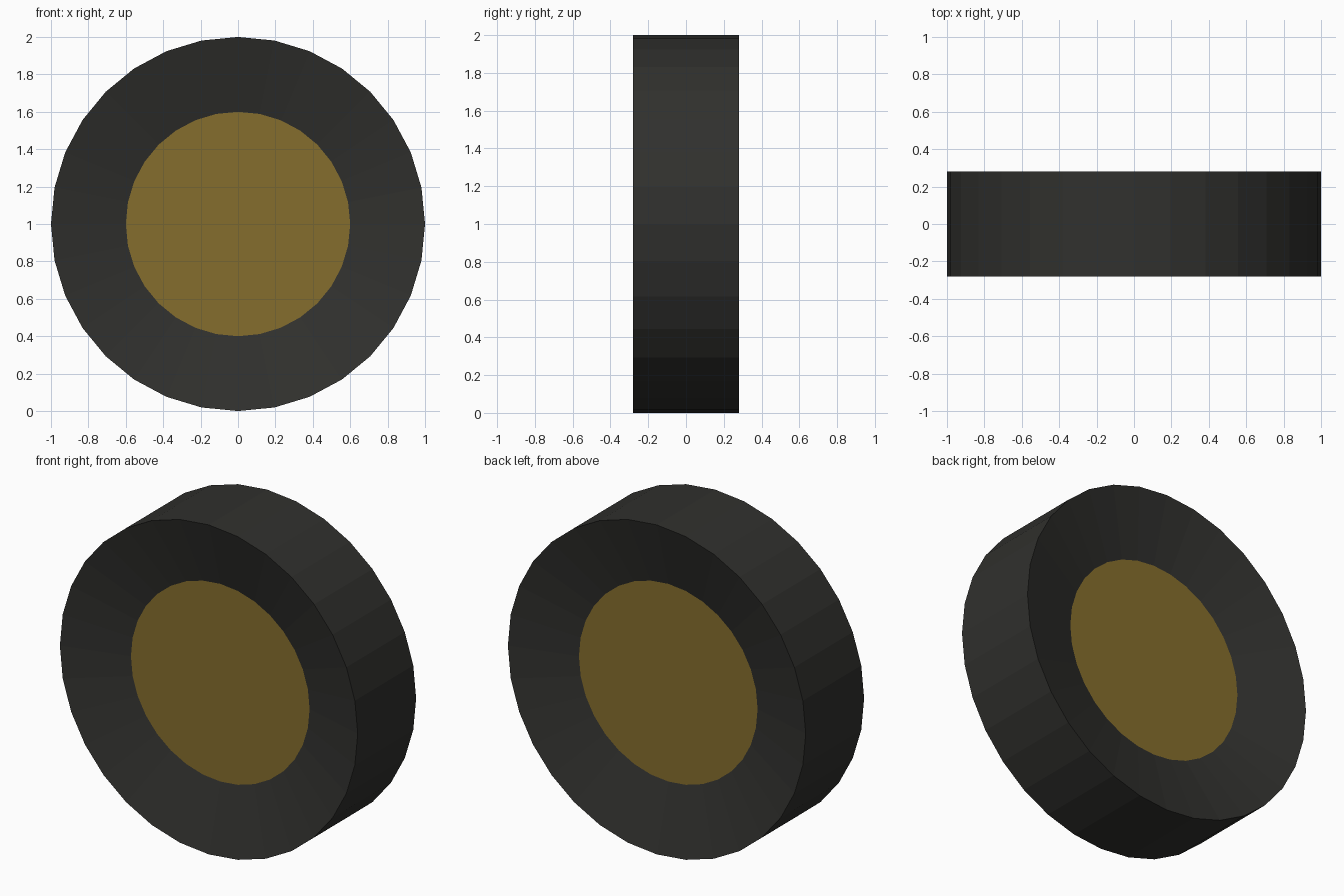
import bpy, bmesh, math
from mathutils import Vector

if "Cube" in bpy.data.objects:
    bpy.data.objects.remove(bpy.data.objects["Cube"])

SIDES = 32
HALF_WIDTH, OUTER_R = 0.28, 1.0
HUB_Y, HUB_R = 0.17, 0.6


def material(name, color):
    mat = bpy.data.materials.new(name)
    mat.diffuse_color = (*color, 1)
    mat.use_nodes = True
    mat.node_tree.nodes["Principled BSDF"].inputs["Base Color"].default_value = mat.diffuse_color
    return mat


def ring(bm, radius, y):
    step = 2 * math.pi / SIDES
    return [bm.verts.new((radius * math.cos(i * step), y, 1 + radius * math.sin(i * step)))
            for i in range(SIDES)]


def finish(bm, name, mat):
    mesh = bpy.data.meshes.new(name)
    bm.to_mesh(mesh)
    bm.free()
    mesh.materials.append(mat)
    obj = bpy.data.objects.new(name, mesh)
    bpy.context.collection.objects.link(obj)


rubber = material("dark_rubber", (0.03, 0.03, 0.027))
brass = material("brass", (0.235, 0.155, 0.026))

# Tyre: flat tread with side walls dished in towards the hub
bm = bmesh.new()
profile = [(HUB_R, -HUB_Y), (OUTER_R, -HALF_WIDTH), (OUTER_R, HALF_WIDTH), (HUB_R, HUB_Y)]
rings = [ring(bm, r, y) for r, y in profile]
for a, b in zip(rings, rings[1:]):
    for i in range(SIDES):
        j = (i + 1) % SIDES
        f = bm.faces.new((a[i], a[j], b[j], b[i]))
        f.normal_update()
        # Tread faces outwards, side walls face their own side
        mid = f.calc_center_median()
        out = Vector((mid.x, 0, mid.z - 1)) if abs(mid.y) < 0.01 else Vector((0, mid.y, 0))
        if f.normal.dot(out) < 0:
            f.normal_flip()
finish(bm, "tyre", rubber)

# Hub discs: one recessed on each side
for name, side in (("front_hub_disc", -1), ("back_hub_disc", 1)):
    bm = bmesh.new()
    f = bm.faces.new(ring(bm, HUB_R, side * HUB_Y))
    f.normal_update()
    if f.normal.y * side < 0:
        f.normal_flip()
    finish(bm, name, brass)
